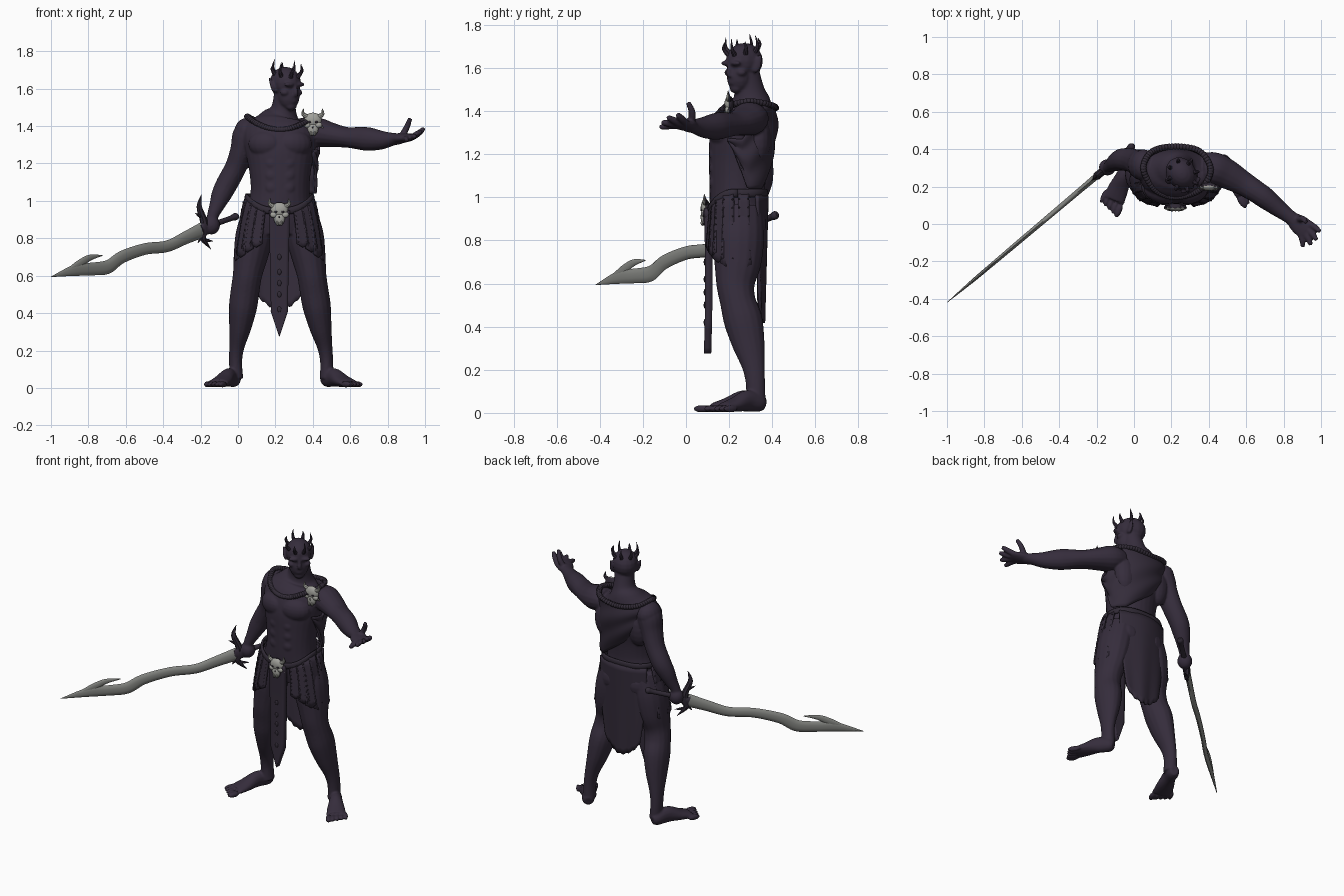
import bpy, bmesh, math
from mathutils import Vector, Matrix

def mat(name, c):
    m = bpy.data.materials.new(name)
    m.diffuse_color = (*c, 1)
    return m
SKIN = mat("dark violet skin", (0.036, 0.026, 0.045))
CLOTH = mat("dark cloth", (0.034, 0.025, 0.042))
LEATHER = mat("dark leather", (0.030, 0.023, 0.036))
STEEL = mat("grey steel", (0.23, 0.235, 0.22))
BONE = mat("grey bone", (0.36, 0.36, 0.33))

def spline(pts, k=5, closed=False):
    n, out = len(pts), []
    for i in range(n if closed else n - 1):
        g = [pts[j % n] if closed else pts[max(0, min(n - 1, j))] for j in range(i - 1, i + 3)]
        for s in range(k):
            t = s / k
            out.append([0.5 * (2*b + (c - a)*t + (2*a - 5*b + 4*c - d)*t*t + (3*b - a - 3*c + d)*t**3)
                        for a, b, c, d in zip(*g)])
    return out if closed else out + [list(pts[-1])]

def tube(bm, pts, n=16, ref=(0, 1, 0), k=5):
    """Lofted tube; each point is x, y, z, radius a, radius b."""
    P = spline(pts, k)
    rings = []
    for i, p in enumerate(P):
        t = (Vector(P[min(i + 1, len(P) - 1)][:3]) - Vector(P[max(i - 1, 0)][:3])).normalized()
        u = Vector(ref).cross(t).normalized()
        v = t.cross(u)
        rings.append([bm.verts.new(Vector(p[:3]) + u * max(p[3], .0008) * math.cos(a) + v * max(p[4], .0008) * math.sin(a))
                      for a in (2 * math.pi * j / n for j in range(n))])
    for r, q in zip(rings, rings[1:]):
        for j in range(n):
            bm.faces.new((r[j], r[(j + 1) % n], q[(j + 1) % n], q[j]))
    bm.faces.new(rings[0][::-1])
    bm.faces.new(rings[-1])

def ball(bm, c, r, yaw=0, seg=16):
    r = r if isinstance(r, tuple) else (r, r, r)
    M = Matrix.Translation(c) @ Matrix.Rotation(yaw, 4, 'Z') @ Matrix.Diagonal((*r, 1))
    bmesh.ops.create_uvsphere(bm, u_segments=seg, v_segments=max(5, seg * 2 // 3), radius=1, matrix=M)

def sheet(bm, fn, nu, nv):
    g = [[bm.verts.new(fn(i / nu, j / nv)) for j in range(nv + 1)] for i in range(nu + 1)]
    for i in range(nu):
        for j in range(nv):
            bm.faces.new((g[i][j], g[i + 1][j], g[i + 1][j + 1], g[i][j + 1]))

def finish(name, bm, m, thick=0, voxel=0, angle=40):
    bmesh.ops.recalc_face_normals(bm, faces=bm.faces)
    me = bpy.data.meshes.new(name)
    bm.to_mesh(me)
    bm.free()
    me.materials.append(m)
    me.shade_smooth()
    me.set_sharp_from_angle(angle=math.radians(angle))
    o = bpy.data.objects.new(name, me)
    bpy.context.collection.objects.link(o)
    if thick:
        s = o.modifiers.new("thickness", 'SOLIDIFY')
        s.thickness, s.offset = thick, 0
    if voxel:
        r = o.modifiers.new("blend", 'REMESH')
        r.mode, r.voxel_size, r.use_smooth_shade = 'VOXEL', voxel, True
        s = o.modifiers.new("soften", 'SMOOTH')
        s.factor, s.iterations = 0.5, 3
    return o

# ---- body: overlapping volumes blended together
b = bmesh.new()
tube(b, [(.222, .24, .82, .17, .10), (.222, .24, .90, .188, .122), (.222, .24, .98, .168, .13), (.225, .238, 1.06, .157, .13),
         (.225, .242, 1.16, .165, .135), (.225, .253, 1.26, .185, .145), (.225, .27, 1.34, .2, .14),
         (.227, .29, 1.40, .18, .118), (.232, .30, 1.445, .115, .095), (.243, .295, 1.49, .068, .072),
         (.252, .28, 1.58, .058, .06)], 28)
for s in (-1, 1):
    ball(b, (.225 + s * .082, .165, 1.305), (.092, .056, .07), s * .3)       # chest
    ball(b, (.222 + s * .085, .295, .88), (.09, .078, .09))                  # seat
    ball(b, (.225 + s * .12, .335, 1.27), (.075, .06, .12))                  # back
    for z in (1.07, 1.135, 1.2):
        ball(b, (.225 + s * .038, .128, z), (.04, .02, .036))                # stomach
# sword arm and fist
tube(b, [(.075, .31, 1.40, .055, .07), (.045, .315, 1.35, .074, .082), (.02, .325, 1.27, .062, .074),
         (-.012, .34, 1.18, .058, .064), (-.06, .345, 1.09, .058, .06), (-.09, .335, 1.03, .053, .052),
         (-.115, .32, .97, .04, .04), (-.135, .307, .92, .031, .031), (-.143, .302, .87, .03, .03)])
ball(b, (.05, .315, 1.37), (.07, .085, .075))
ball(b, (-.142, .303, .87), (.046, .044, .05))
for i in range(4):
    f = (i - 1.5) * .022
    ball(b, (-.153 + f * .75, .285 + f * .64, .86 + f * .25), (.014, .036, .039), -.8)
# open arm and hand
tube(b, [(.37, .30, 1.37, .06, .08), (.43, .295, 1.365, .078, .088), (.50, .265, 1.352, .066, .08),
         (.58, .22, 1.34, .055, .066), (.65, .175, 1.335, .061, .06), (.70, .14, 1.33, .063, .058),
         (.77, .085, 1.325, .05, .047), (.83, .04, 1.33, .034, .038), (.865, .012, 1.332, .03, .042)])
tube(b, [(.84, .032, 1.332, .027, .036), (.88, .0, 1.335, .026, .052), (.925, -.035, 1.34, .019, .056)])
for base, mid, tip in (((.94, .0, 1.345), (.97, -.02, 1.365), (.994, -.04, 1.387)),
                       ((.935, -.03, 1.342), (.957, -.058, 1.358), (.977, -.085, 1.372)),
                       ((.915, -.045, 1.338), (.933, -.08, 1.343), (.946, -.113, 1.347)),
                       ((.89, -.05, 1.334), (.9, -.085, 1.331), (.903, -.123, 1.325)),
                       ((.875, .025, 1.345), (.903, .028, 1.395), (.92, .01, 1.44))):
    tube(b, [(*base, .018, .018), (*mid, .017, .017), (*tip, .012, .012)], 8, (1, -1, 0) if base[1] > .02 else (0, 0, 1))
# legs
for side in (0, 1):
    X = lambda x, z=.9: .445 - x + max(0, .5 - z) * .045 if side else x
    leg = [(.325, .245, .95, .09, .11), (.355, .245, .82, .102, .118), (.378, .24, .70, .091, .11),
           (.395, .23, .60, .078, .09), (.407, .24, .52, .077, .083), (.422, .265, .43, .075, .09),
           (.442, .29, .32, .059, .076), (.464, .312, .22, .041, .054), (.474, .322, .14, .035, .045),
           (.474, .325, .05, .037, .045)]
    tube(b, [(X(x, r[1]), *r) for x, *r in leg])
    ball(b, (X(.403), .185, .56), (.042, .035, .055))
    H, T = (Vector((-.01, .365, 0)), Vector((-.125, .09, 0))) if side else (Vector((.46, .36, 0)), Vector((.615, .145, 0)))
    d = T - H
    w = d.normalized().cross(Vector((0, 0, 1))) * (1 if side else -1)     # towards the little toe
    tube(b, [(*(H + d * t + Vector((0, 0, z))), ra, rb) for t, z, ra, rb in
             ((0, .04, .025, .028), (.1, .046, .038, .042), (.35, .056, .04, .05), (.62, .038, .054, .034), (.85, .025, .06, .022))],
         14, (0, 0, 1))
    for i in range(5):
        c = H + d * (1.0 - .032 * i) + w * (.026 * i - .046)
        ball(b, (c.x, c.y, .019), (.0125 if i else .019, .042, .017), math.atan2(d.y, d.x) + math.pi / 2, 10)
# head, turned to its left
YAW = math.radians(38)
HM = Matrix.Translation((.255, .268, 1.622)) @ Matrix.Rotation(YAW, 4, 'Z') @ Matrix.Rotation(.15, 4, 'X')
h = lambda *p: HM @ Vector(p)
ball(b, h(0, .005, .01), (.078, .092, .084), YAW)
ball(b, h(0, -.035, -.055), (.06, .058, .078), YAW)
ball(b, h(0, -.065, -.108), (.032, .025, .022), YAW)
ball(b, h(0, -.078, -.078), (.028, .017, .014), YAW)
tube(b, [(*h(0, -.08, .005), .011, .011), (*h(0, -.093, -.03), .013, .013), (*h(0, -.09, -.046), .016, .011)], 8)
for s in (-1, 1):
    ball(b, h(s * .034, -.077, .012), (.034, .016, .012), YAW)
    ball(b, h(s * .045, -.055, -.035), (.024, .024, .018), YAW)
    tube(b, [(*h(s * .072, .0, -.04), .01, .013), (*h(s * .08, .015, -.01), .009, .022), (*h(s * .09, .035, .035), .005, .007)], 8)
finish("body", b, SKIN, voxel=.0065)

# ---- crown of small horns
b = bmesh.new()
for i in range(8):
    a = math.radians(-67 + 45 * i)
    c, s = math.cos(a), math.sin(a)
    k = .018 if i % 2 else 0
    tube(b, [(*h(c * .062, s * .072, .05), .012, .012), (*h(c * .082, s * .09, .08), .008, .008),
             (*h(c * .075, s * .084, .126 - k), .001, .001)], 8, (.3, 1, .2))
finish("crown_horns", b, SKIN)

# ---- beaded collar
b = bmesh.new()
collar = [(.05, .30, 1.452), (.10, .195, 1.415), (.18, .15, 1.385), (.27, .15, 1.385), (.36, .19, 1.42),
          (.41, .29, 1.445), (.35, .39, 1.43), (.22, .415, 1.415), (.10, .39, 1.43)]
for p in spline(collar, 8, True):
    ball(b, p, (.018, .018, .015), 0, 8)
finish("collar", b, LEATHER)

# ---- cloak draped over the back, hanging in a swag to the left hip
def drape(u, v):
    a = math.radians(-25 + 180 * u)
    top = 1.27 + .155 * min(1, max(0, math.sin(a)) * 1.6)
    bot = 1.04 + .22 * max(0, .2 - u) / .2 + .26 * max(0, u - .4) / .6
    z = top + (bot - top) * v
    f = .005 * math.sin(6 * u + 13 * v)
    k = .02 * math.sin(math.pi * v)
    return (.225 + (.203 - .015 * v + f) * math.cos(a), .262 + (.15 - .035 * v + f + k) * math.sin(a), z)
b = bmesh.new()
sheet(b, drape, 36, 18)
finish("back_drape", b, CLOTH, thick=.014, angle=80)

# ---- belt, hip strips and studs
def hip(a, rx, ry):
    c, s = math.cos(a), math.sin(a)
    return Vector((.222 + rx * math.copysign(abs(c) ** .75, c), .24 + ry * math.copysign(abs(s) ** .75, s), 0))
waist = lambda a: 1.02 - .075 * max(0, -math.sin(a)) ** 2
b = bmesh.new()
sheet(b, lambda u, v: hip(2 * math.pi * u, .175 + .006 * math.sin(math.pi * v), .130 + .006 * math.sin(math.pi * v))
      + Vector((0, 0, waist(2 * math.pi * u) + .017 - .034 * v)), 64, 4)
finish("belt", b, LEATHER, thick=.012)
b, studs = bmesh.new(), bmesh.new()
for s in (0, 1):
    for deg in (-64, -48, -32, -13, 7):
        a = math.radians(180 - deg if s else deg)
        z0, z1 = waist(a), .69 + .1 * max(0, -math.sin(a)) ** 2
        def strip(u, v, edge=0):
            p = hip(a, .176 + .058 * v ** .7, .13 + .015 * v)
            t = (hip(a + .05, .2, .13) - hip(a - .05, .2, .13)).normalized()
            tip = .02 * (1 - abs(2 * u - 1)) * v
            out = (p - Vector((.222, .24, 0))).normalized() * edge
            return p + out + t * (u - .5) * (.05 + .018 * v) + Vector((0, 0, z0 + (z1 - z0) * v - tip))
        sheet(b, strip, 4, 8)
        for i in range(8):
            for u in (.1, .9):
                ball(studs, strip(u, .08 + .12 * i, .007), .004, 0, 6)
finish("hip_strips", b, CLOTH, thick=.014)

# ---- front and back loin cloths
b = bmesh.new()
def front(u, v):
    w = .056 - .014 * v if v < .8 else .045 * (1 - v) / .2 + .001
    return (.221 + w * (2 * u - 1), .1 + .006 * math.sin(math.pi * v), .95 - .675 * v)
sheet(b, front, 6, 25)
finish("front_flap", b, CLOTH, thick=.034)
for z in (.70, .62, .56, .50, .42):
    ball(studs, (.221, .087, z), (.011, .005, .016), 0, 8)
finish("studs", studs, LEATHER)
b = bmesh.new()
def back(u, v):
    w = .168 - .045 * v * v
    rag = .035 * v * (abs(2 * u - 1) ** 2 * 2.4 + .15 * math.sin(u * 40))
    return (.222 + w * (2 * u - 1), .377 - .05 * abs(2 * u - 1) ** 2 * (1 - .6 * v) + .004 * math.sin(u * 14) * v - .02 * v,
            1.01 - .59 * v + rag)
sheet(b, back, 28, 16)
finish("back_flap", b, CLOTH, thick=.014, angle=80)

# ---- horned skull ornaments on the shoulder and the buckle
def skull(name, x, y, z, front_only):
    b = bmesh.new()
    ball(b, (x, y, z + .012), (.047, .022, .04))
    ball(b, (x, y - .004, z - .035), (.03, .018, .036))
    for s in (-1, 1):
        ball(b, (x + s * .03, y - .008, z - .014), (.02, .012, .016))
        tube(b, [(x + s * .03, y, z + .03, .014, .012), (x + s * .052, y - .003, z + .045, .01, .01),
                 (x + s * .05, y - .005, z + .075, .001, .001)], 8)
        tube(b, [(x + s * .03, y, z - .01, .014, .012), (x + s * .056, y, z - .03, .002, .002)], 8)
        ball(b, (x + s * .01, y - .014, z - .058), (.008, .008, .014), 0, 8)
    o = finish(name, b, BONE)
    o.data.materials.append(LEATHER)
    for f in o.data.polygons:                                    # dark rim behind the bone face
        f.material_index = int(f.normal.y > (-.35 if front_only else .3))
    b = bmesh.new()
    for s in (-1, 1):
        ball(b, (x + s * .018, y - .0175, z + .002), (.009, .006, .006), 0, 8)
    ball(b, (x, y - .02, z - .027), (.004, .004, .006), 0, 8)
    finish(name + "_sockets", b, LEATHER)
skull("shoulder_skull", .40, .20, 1.42, False)
skull("buckle_skull", .221, .09, .94, True)

# ---- wavy sword, drawn in its own upright plane
N = (.645, -.764, 0)
S = lambda x, z, w, t: (x, .42 + (x + .005) * .844, z, w, t)
b = bmesh.new()
tube(b, [S(*p) for p in ((-.19, .845, .042, .018), (-.28, .803, .035, .016), (-.38, .757, .031, .015), (-.497, .743, .031, .014),
                         (-.62, .70, .034, .013), (-.695, .647, .037, .012), (-.78, .636, .034, .011),
                         (-.87, .63, .031, .009), (-1.0, .594, .001, .001))], 10, N)
tube(b, [S(*p) for p in ((-.90, .632, .014, .006), (-.845, .665, .022, .008), (-.79, .697, .016, .007),
                         (-.725, .708, .002, .001))], 10, N)
finish("sword_blade", b, STEEL, angle=70)
b = bmesh.new()
tube(b, [S(*p) for p in ((.0, .922, .008, .008), (-.012, .917, .02, .02), (-.04, .906, .015, .015),
                         (-.13, .874, .016, .016), (-.17, .857, .02, .02), (-.2, .842, .036, .022))], 12, N)
tube(b, [S(*p) for p in ((-.195, 1.035, .001, .001), (-.207, .97, .015, .013), (-.185, .90, .02, .02), (-.18, .85, .026, .022),
                         (-.188, .80, .018, .016), (-.145, .742, .001, .001))], 8, N)
for x, z, x2, z2 in ((-.19, .91, -.23, .935), (-.19, .815, -.215, .775), (-.18, .79, -.135, .785)):
    tube(b, [S(x, z, .01, .01), S((x + x2) / 2, (z + z2) / 2, .008, .008), S(x2, z2, .001, .001)], 6, N)
finish("sword_hilt", b, LEATHER)
